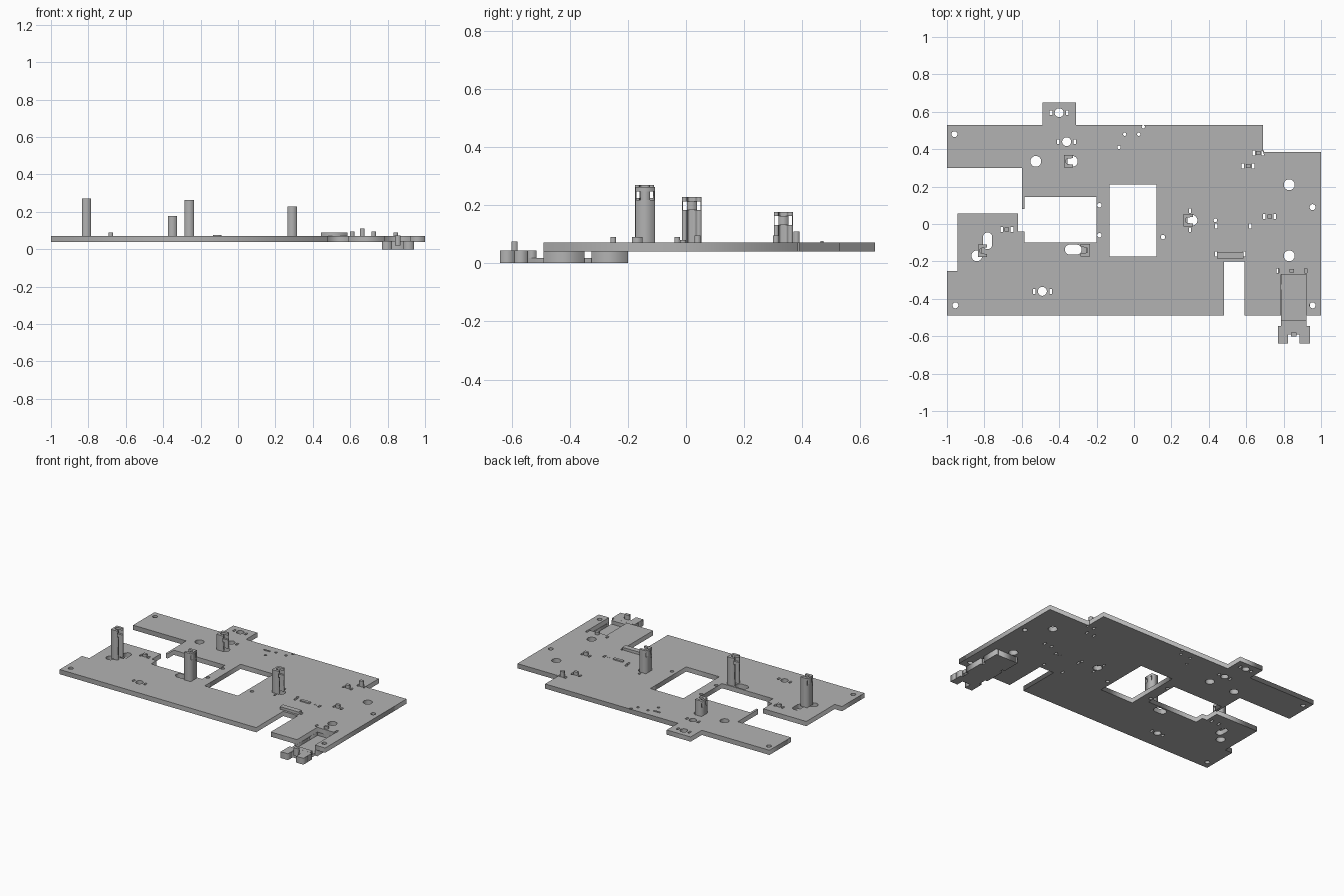
import bpy
from math import pi, cos, sin, copysign

cube = bpy.data.objects.get("Cube")
if cube:
    bpy.data.objects.remove(cube)

shade = .45
grey = bpy.data.materials.new("plain grey")
grey.use_nodes = True
grey.diffuse_color = (shade, shade, shade, 1)
grey.node_tree.nodes["Principled BSDF"].inputs["Base Color"].default_value = grey.diffuse_color

# Main levels and edges
plate_bottom, plate_top = .04, .072
plate_back, plate_front = .53, -.49
bracket_middle, bracket_half = .855, .068
bracket_left = bracket_middle + bracket_half
bracket_right = bracket_middle - bracket_half
both_sides = (-1, 1)
holes = []


def block(x, y, width, depth):
    """Rectangle around a centre."""
    a, b = width / 2, depth / 2
    return [(x - a, y - b), (x + a, y - b), (x + a, y + b), (x - a, y + b)]


def rounded(x, y, radius, stretch_x=0, stretch_y=0, sides=24):
    """Circle, or a rounded slot when stretched."""
    points = []
    for i in range(sides):
        angle = 2 * pi * (i + .5) / sides
        c, s = cos(angle), sin(angle)
        points.append((x + radius * c + copysign(stretch_x, c),
                       y + radius * s + copysign(stretch_y, s)))
    return points


def walk(steps):
    """Square-cornered outline from alternating x and y moves."""
    position = [steps[0], steps[-1]]
    points = []
    for i, value in enumerate(steps):
        position[i % 2] = value
        points.append(tuple(position))
    return points


def extrude(name, outlines, bottom, top):
    """Flat outlines with holes, raised from bottom to top."""
    curve = bpy.data.curves.new(name, "CURVE")
    curve.dimensions = "2D"
    curve.fill_mode = "BOTH"
    curve.extrude = (top - bottom) / 2
    for points in outlines:
        spline = curve.splines.new("POLY")
        spline.points.add(len(points) - 1)
        for point, (x, y) in zip(spline.points, points):
            point.co = (x, y, 0, 1)
        spline.use_cyclic_u = True
    curve.materials.append(grey)
    obj = bpy.data.objects.new(name, curve)
    bpy.context.collection.objects.link(obj)
    obj.location.z = (top + bottom) / 2
    bpy.ops.object.select_all(action="DESELECT")
    bpy.context.view_layer.objects.active = obj
    obj.select_set(True)
    bpy.ops.object.convert(target="MESH")


def round_hole(x, y, radius=.029):
    holes.append(rounded(x, y, radius))


def window_pair(x, y, gap, width=.014, depth=.026):
    for side in both_sides:
        holes.append(block(x + side * gap, y, width, depth))


def screw_mount(x, y):
    """Screw hole flanked by two small windows."""
    round_hole(x, y, radius=.024)
    window_pair(x, y, gap=.044)


def clip(name, x, y, height, width=.024, depth=.02, gap=.028):
    """Small catch standing between two windows."""
    window_pair(x, y, gap)
    extrude(name, [block(x, y, width, depth)], plate_top, height)


def post(name, x, y, height, facing):
    """Post with a round groove and a band of side windows near its top."""
    w, d, groove = .025, .033, .017
    arc = [(w - 2 * w * sin(pi * i / 12), groove * cos(pi * i / 12)) for i in range(13)]
    arc = [(max(a, -w / 2), b) for a, b in arc]
    profile = [(-w, -d), (-w, d), (w, d)] + arc + [(w, -d)]
    channel = [[(x + facing * a, y + b) for a, b in profile]]
    band_bottom, band_top = height - .045, height - .015
    extrude(name, channel, plate_top, band_bottom)
    extrude(name + "_cap", channel, band_top, height)
    web = block(x - facing * w * .6, y, w * .8, groove * 2)
    extrude(name + "_web", [web], band_bottom, band_top)
    for side in both_sides:
        wall = block(x, y + side * d * .95, w * 2, d / 10)
        extrude(name + "_wall", [wall], band_bottom, band_top)


# Tall grooved posts, each beside its opening in the plate
post("right_end_post", x=-.81, y=-.143, height=.27, facing=1)
holes.append(rounded(x=-.783, y=-.09, radius=.025, stretch_y=.02))
round_hole(x=-.84, y=-.17)
post("middle_post", x=-.26, y=-.14, height=.262, facing=-1)
holes.append(rounded(x=-.325, y=-.137, radius=.027, stretch_x=.018))
post("left_post", x=.29, y=.02, height=.228, facing=1)
round_hole(x=.31, y=.02)
for side in both_sides:
    holes.append(block(x=.3, y=.02 + side * .05, width=.012, depth=.024))
post("back_post", x=-.35, y=.335, height=.177, facing=1)
round_hole(x=-.33, y=.335)
round_hole(x=-.525, y=.335)

# Screw mounts and corner holes
screw_mount(x=-.4, y=.595)
screw_mount(x=-.36, y=.44)
screw_mount(x=-.49, y=-.36)
for side in both_sides:
    round_hole(side * .955, y=-.435, radius=.016)
round_hole(x=-.96, y=.48, radius=.016)
round_hole(x=.955, y=.09, radius=.016)
for side in both_sides:
    round_hole(bracket_middle - .025, y=.02 + side * .19)
    round_hole(x=-.185, y=.02 + side * .08, radius=.012)
round_hole(x=.155, y=-.07, radius=.012)
round_hole(x=.435, y=.02, radius=.01)
for x, y in [(.05, .52), (.025, .48), (-.05, .48), (-.08, .41)]:
    round_hole(x, y, radius=.009)

# Small clips on the plate
clip("back_clip", x=.665, y=.38, height=.11, gap=.024)
clip("inner_clip", x=.61, y=.31, height=.095)
clip("side_clip", x=.725, y=.04, height=.095)
clip("bracket_clip", x=.843, y=-.25, height=.09, gap=.075)
clip("long_clip", x=.515, y=-.01, height=.08, width=.07, gap=.075)
window_pair(x=.605, y=-.01, gap=.016)
clip("notch_clip", x=-.68, y=-.03, height=.09)
extrude("flat_rib", [block(x=-.11, y=.468, width=.045, depth=.01)], plate_top, .076)

# Raised bar behind the front notch
window_pair(x=.515, y=-.16, gap=.075)
extrude("raised_bar", [block(x=.515, y=-.168, width=.14, depth=.035)], plate_top, .09)

# Base plate with stepped edge, open notches and a square window
holes.append(block(x=-.005, y=.02, width=.25, depth=.385))
edge = walk([-1, plate_back, -.49, .65, -.31, plate_back, .69, .385,
             1, plate_front, bracket_left, -.27, bracket_right, plate_front,
             .59, -.2, .48, plate_front, -1, -.25, -.945, .055, -.62, -.04,
             -.585, -.1, -.2, .145, -.585, .08, -.6, .3])
extrude("base_plate", [edge] + holes, plate_bottom, plate_top)


# Bracket hanging under the plate, with two feet in front
def bracket_part(name, y, depth, top, bottom=0, width=2 * bracket_half):
    extrude(name, [block(bracket_middle, y, width, depth)], bottom, top)


foot_top = .043
bracket_part("bracket_floor", y=-.375, depth=.35, top=.018)
bracket_part("bracket_back", y=-.235, depth=.07, bottom=.018, top=plate_bottom)
bracket_part("bracket_link", y=-.53, depth=.03, bottom=.018, top=foot_top)
bracket_part("bracket_crossbar", y=-.568, depth=.045, top=foot_top, width=.17)
bracket_part("bracket_catch", y=-.59, depth=.022, bottom=.02, top=.074, width=.03)
for side in both_sides:
    rail = bracket_middle + side * (bracket_half + .008)
    for y, depth in [(-.42, .14), (-.262, .125)]:
        extrude("bracket_rail", [block(rail, y, .018, depth)], 0, plate_bottom)
    foot = block(bracket_middle + side * .058, y=-.615, width=.055, depth=.05)
    extrude("bracket_foot", [foot], 0, foot_top)
